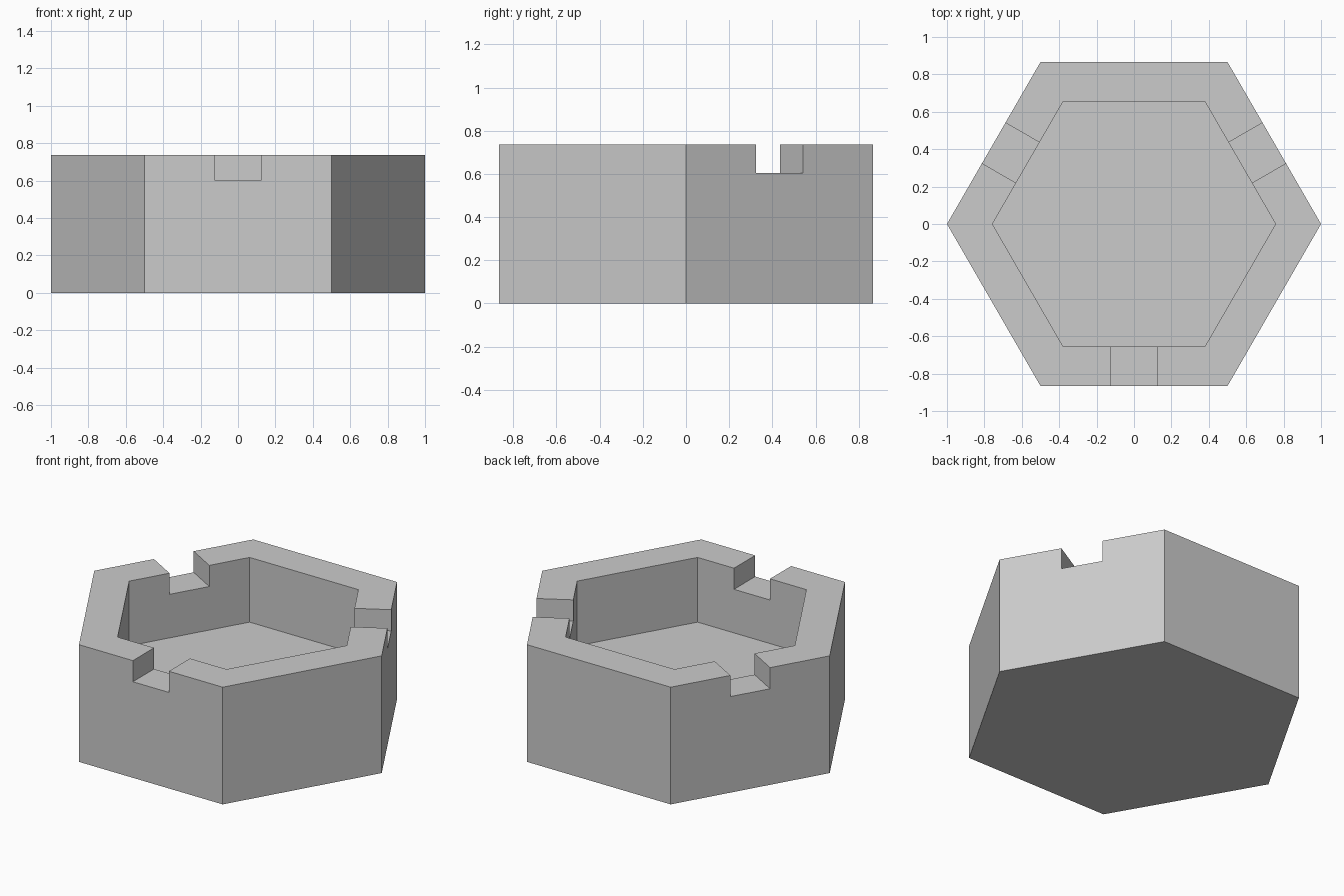
import bpy, bmesh
from math import cos, sin, radians

if "Cube" in bpy.data.objects:
    bpy.data.objects.remove(bpy.data.objects["Cube"])

R_OUT, R_IN = 1.0, 0.757
HEIGHT, FLOOR = 0.737, 0.33
NOTCH_W, NOTCH_Z = 0.25, 0.604


def hex_ring(bm, r, z):
    return [bm.verts.new((r * cos(radians(60 * i)), r * sin(radians(60 * i)), z)) for i in range(6)]


# Hexagonal cup: outer wall, rim, inner wall, floor
bm = bmesh.new()
rings = [hex_ring(bm, r, z) for r, z in
         ((R_OUT, 0), (R_OUT, HEIGHT), (R_IN, HEIGHT), (R_IN, FLOOR))]
for a, b in zip(rings, rings[1:]):
    for i in range(6):
        j = (i + 1) % 6
        bm.faces.new((a[i], a[j], b[j], b[i]))
bm.faces.new(rings[0][::-1])
bm.faces.new(rings[-1])
bmesh.ops.recalc_face_normals(bm, faces=bm.faces)
mesh = bpy.data.meshes.new("hex_cup")
bm.to_mesh(mesh)
bm.free()
cup = bpy.data.objects.new("hex_cup", mesh)
bpy.context.collection.objects.link(cup)

# Rim notches on every other side
top = HEIGHT + 0.1
for n, deg in enumerate((30, 150, 270)):
    a = radians(deg)
    bpy.ops.mesh.primitive_cube_add(
        size=1, location=(0.77 * cos(a), 0.77 * sin(a), (NOTCH_Z + top) / 2), rotation=(0, 0, a))
    cutter = bpy.context.object
    cutter.name = f"notch_cutter_{n + 1}"
    cutter.scale = (0.4, NOTCH_W, top - NOTCH_Z)
    cutter.hide_render = True
    cutter.display_type = 'WIRE'
    mod = cup.modifiers.new(f"notch_{n + 1}", 'BOOLEAN')
    mod.operation = 'DIFFERENCE'
    mod.solver = 'EXACT'
    mod.object = cutter

# Apply the notches and drop the cutters
bpy.context.view_layer.objects.active = cup
for mod in list(cup.modifiers):
    cutter = mod.object
    bpy.ops.object.modifier_apply(modifier=mod.name)
    bpy.data.objects.remove(cutter)
